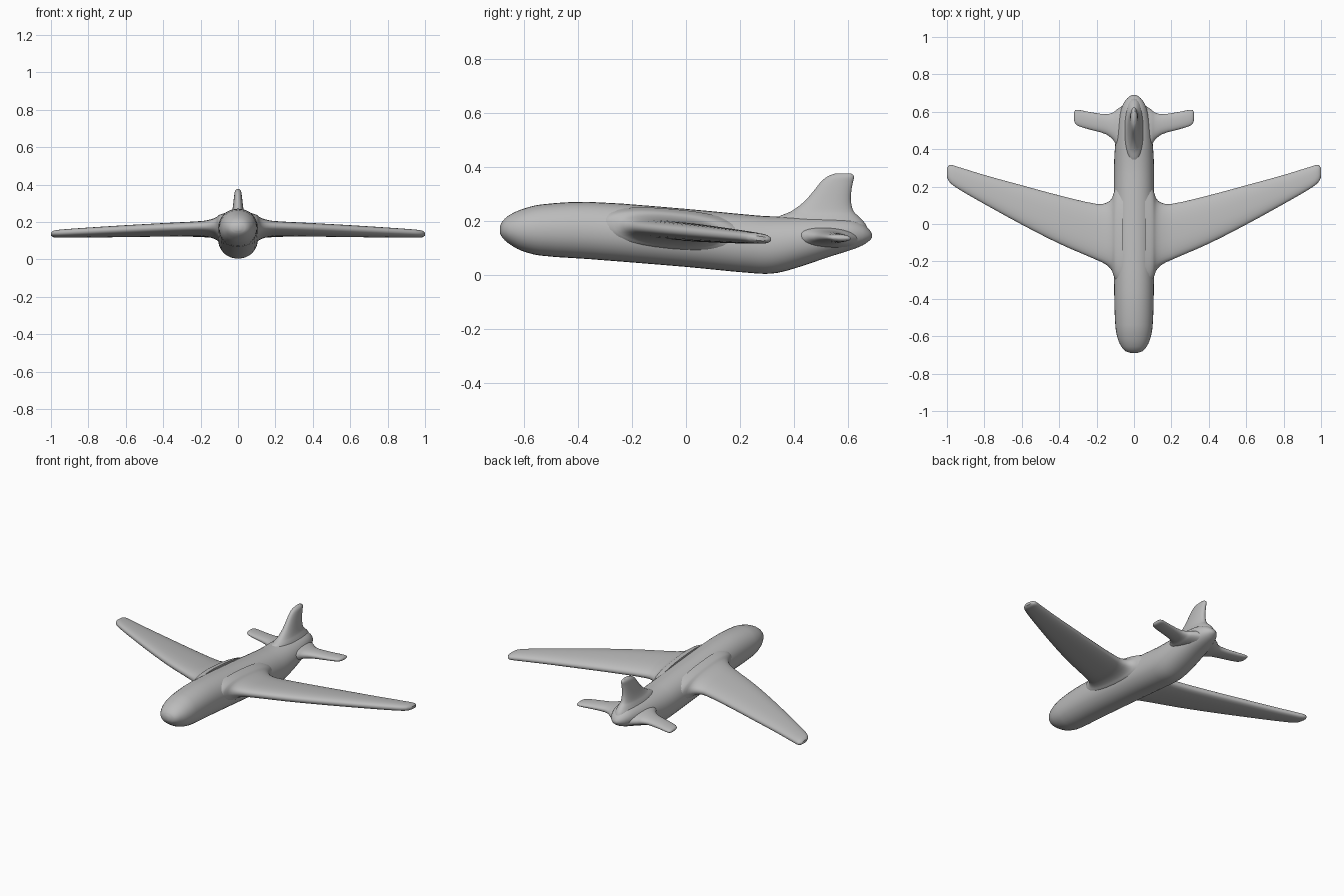
import bpy
import math
from mathutils import Vector

cube = bpy.data.objects.get("Cube")
if cube:
    bpy.data.objects.remove(cube, do_unlink=True)

grey = bpy.data.materials.new("light grey")
grey.use_nodes = True
colour = (0.5, 0.5, 0.5, 1)
grey.diffuse_color = colour
grey.node_tree.nodes["Principled BSDF"].inputs["Base Color"].default_value = colour


def refine(stations, steps=3):
    """Add smooth in-between stations along a loft."""
    out = []
    last = len(stations) - 1
    for i in range(last):
        p0, p1, p2, p3 = (stations[min(max(i + k, 0), last)] for k in (-1, 0, 1, 2))
        h = p2[0] - p1[0]
        for s in range(steps):
            t = s / steps
            row = [p1[0] + h * t]
            for a, b, c, d in list(zip(p0, p1, p2, p3))[1:]:
                m1 = (c - a) / max(p2[0] - p0[0], 1e-6) * h
                m2 = (d - b) / max(p3[0] - p1[0], 1e-6) * h
                row.append((2*t**3 - 3*t**2 + 1) * b + (t**3 - 2*t**2 + t) * m1
                           + (3*t**2 - 2*t**3) * c + (t**3 - t**2) * m2)
            out.append(row)
    return out + [list(stations[-1])]


def loft(name, stations, place, power=2.0, sides=32):
    """Skin superellipse rings; place(station, u, v) gives each point."""
    rings = refine(stations)
    verts, faces = [], []
    for st in rings:
        for k in range(sides):
            a = 2 * math.pi * k / sides
            c, s = math.cos(a), math.sin(a)
            u = math.copysign(abs(c) ** (2 / power), c)
            v = math.copysign(abs(s) ** (2 / power), s)
            verts.append(Vector(place(st, u, v)))
    for r in range(len(rings) - 1):
        for k in range(sides):
            n = (k + 1) % sides
            faces.append((r*sides + k, r*sides + n, (r+1)*sides + n, (r+1)*sides + k))
    faces.append(tuple(reversed(range(sides))))
    faces.append(tuple(range((len(rings) - 1) * sides, len(rings) * sides)))
    mesh = bpy.data.meshes.new(name)
    mesh.from_pydata(verts, [], faces)
    mesh.materials.append(grey)
    obj = bpy.data.objects.new(name, mesh)
    bpy.context.collection.objects.link(obj)
    # Consistent outward normals, smooth shading
    bpy.ops.object.select_all(action='DESELECT')
    obj.select_set(True)
    bpy.context.view_layer.objects.active = obj
    bpy.ops.object.mode_set(mode='EDIT')
    bpy.ops.mesh.select_all(action='SELECT')
    bpy.ops.mesh.normals_make_consistent(inside=False)
    bpy.ops.object.mode_set(mode='OBJECT')
    bpy.ops.object.shade_smooth_by_angle(angle=math.radians(50))
    return obj


# Fuselage: y, bottom, top, half width
fuselage = [
    (-0.690, 0.155, 0.180, 0.015), (-0.680, 0.137, 0.200, 0.045),
    (-0.655, 0.115, 0.222, 0.068), (-0.610, 0.090, 0.243, 0.088),
    (-0.540, 0.072, 0.261, 0.100), (-0.360, 0.059, 0.271, 0.106),
    (0.000, 0.030, 0.245, 0.109), (0.270, 0.005, 0.220, 0.107),
    (0.340, 0.008, 0.217, 0.106), (0.430, 0.033, 0.217, 0.100),
    (0.530, 0.067, 0.215, 0.088), (0.610, 0.092, 0.208, 0.070),
    (0.655, 0.110, 0.190, 0.050), (0.680, 0.127, 0.168, 0.028),
    (0.690, 0.138, 0.152, 0.010)]
loft("fuselage", fuselage,
     lambda s, u, v: (u * s[3], s[0], (s[1] + s[2]) / 2 + v * (s[2] - s[1]) / 2), 2.1)

# Wing and tailplane: x, leading edge y, trailing edge y, thickness
wing = [
    (0.060, -0.330, 0.230, 0.160), (0.100, -0.300, 0.190, 0.135),
    (0.118, -0.250, 0.138, 0.110), (0.150, -0.217, 0.112, 0.088),
    (0.200, -0.192, 0.107, 0.074), (0.400, -0.105, 0.153, 0.066),
    (0.600, -0.003, 0.207, 0.059), (0.800, 0.107, 0.262, 0.050),
    (0.940, 0.188, 0.305, 0.042), (0.985, 0.222, 0.316, 0.034),
    (1.000, 0.250, 0.300, 0.016)]
tailplane = [
    (0.050, 0.400, 0.640, 0.080), (0.092, 0.420, 0.612, 0.066),
    (0.112, 0.450, 0.596, 0.054), (0.150, 0.480, 0.587, 0.044),
    (0.240, 0.506, 0.599, 0.034), (0.295, 0.523, 0.610, 0.028),
    (0.315, 0.538, 0.608, 0.020), (0.321, 0.556, 0.595, 0.008)]


def panel(side, height, slope):
    """Horizontal surface that sinks slightly towards the back."""
    def place(s, u, v):
        y = (s[1] + s[2]) / 2 + u * (s[2] - s[1]) / 2
        return (side * s[0], y, height - slope * y + v * s[3] / 2)
    return place


for label, side in (("left", 1), ("right", -1)):
    loft(label + "_wing", wing, panel(side, 0.160, 0.09), 2.4)
    loft(label + "_tailplane", tailplane, panel(side, 0.160, 0.04), 2.2)

# Fin: z, leading edge y, trailing edge y, thickness
fin = [
    (0.150, 0.280, 0.680, 0.130), (0.190, 0.310, 0.665, 0.110),
    (0.217, 0.345, 0.640, 0.088), (0.235, 0.388, 0.622, 0.072),
    (0.270, 0.436, 0.612, 0.058), (0.310, 0.472, 0.613, 0.048),
    (0.345, 0.500, 0.619, 0.040), (0.366, 0.526, 0.623, 0.032),
    (0.377, 0.555, 0.612, 0.014)]
loft("tail_fin", fin,
     lambda s, u, v: (v * s[3] / 2, (s[1] + s[2]) / 2 + u * (s[2] - s[1]) / 2, s[0]), 2.2)
